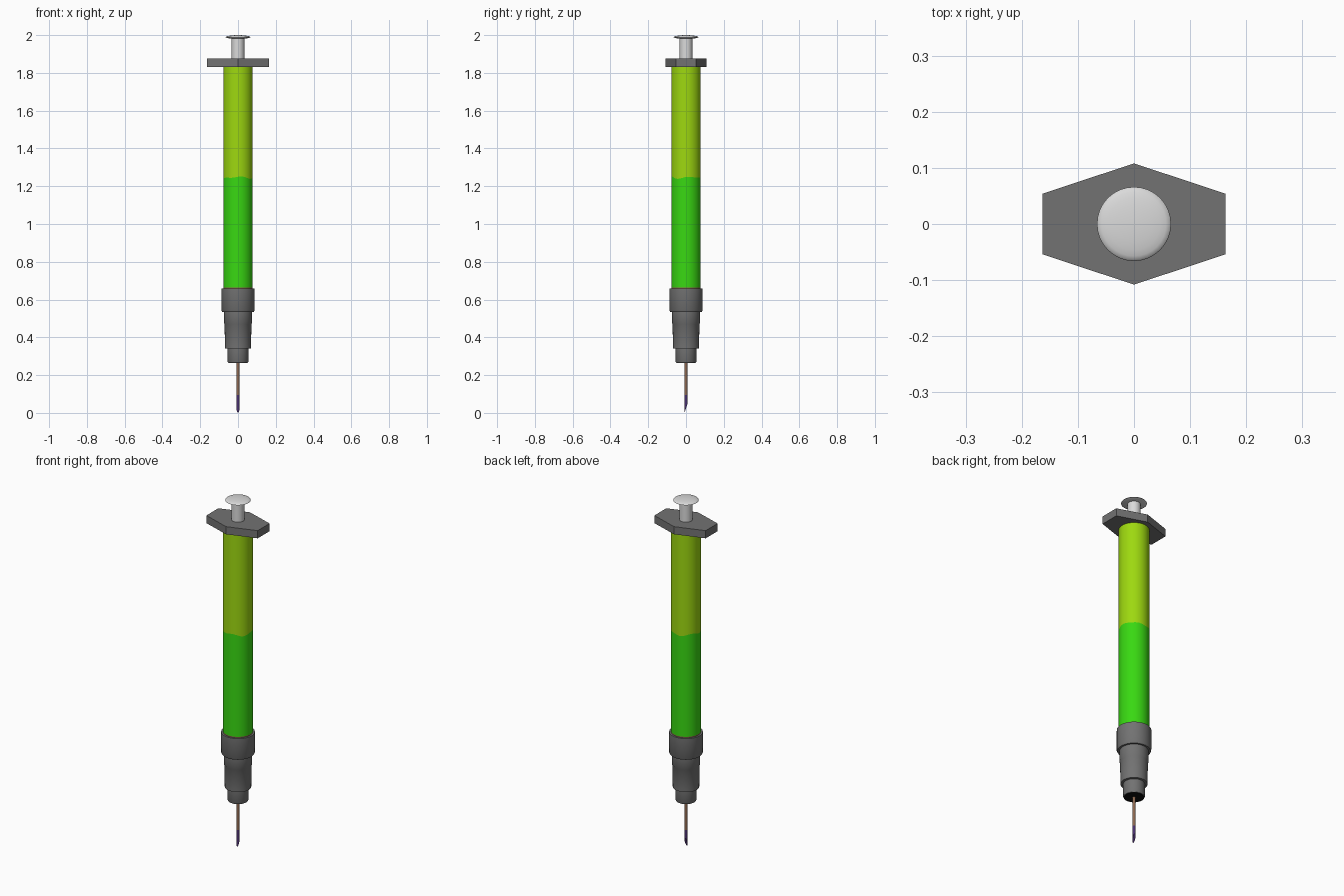
import bpy, bmesh, math

if "Cube" in bpy.data.objects:
    bpy.data.objects.remove(bpy.data.objects["Cube"])


def material(name, rgb):
    m = bpy.data.materials.new(name)
    m.diffuse_color = (*rgb, 1)
    m.use_nodes = True
    m.node_tree.nodes["Principled BSDF"].inputs["Base Color"].default_value = m.diffuse_color
    return m


GREY = material("grey plastic", (0.17, 0.17, 0.17))
WHITE = material("white plunger", (0.70, 0.70, 0.70))
LIME = material("lime fluid", (0.34, 0.69, 0.005))
GREEN = material("green fluid", (0.04, 0.69, 0.006))
BROWN = material("copper needle", (0.27, 0.14, 0.08))
PURPLE = material("purple tip", (0.07, 0.03, 0.16))
BLACK = material("black recess", (0.004, 0.004, 0.004))


def finish(name, bm, mats):
    bmesh.ops.recalc_face_normals(bm, faces=bm.faces)
    me = bpy.data.meshes.new(name)
    bm.to_mesh(me)
    bm.free()
    for m in mats:
        me.materials.append(m)
    me.shade_smooth()
    me.set_sharp_from_angle(angle=math.radians(35))
    ob = bpy.data.objects.new(name, me)
    bpy.context.collection.objects.link(ob)
    return ob


def lathe(name, profile, mats, seg=32, bands=None, wave=None):
    """Revolve (radius, z) points, capping both ends; bands give a material per section."""
    bm = bmesh.new()
    rings = []
    for i, (r, z) in enumerate(profile):
        ring = []
        for k in range(seg):
            a = 2 * math.pi * k / seg
            dz = wave(a) if wave and i == 2 else 0
            ring.append(bm.verts.new((r * math.cos(a), r * math.sin(a), z + dz)))
        rings.append(ring)
    for i in range(len(rings) - 1):
        for k in range(seg):
            n = (k + 1) % seg
            f = bm.faces.new((rings[i][k], rings[i][n], rings[i + 1][n], rings[i + 1][k]))
            f.material_index = bands[i] if bands else 0
    bm.faces.new(rings[0][::-1]).material_index = bands[0] if bands else 0
    bm.faces.new(rings[-1]).material_index = bands[-1] if bands else 0
    return finish(name, bm, mats)


# Needle, with a slanted cut at the tip
needle = lathe("needle", [(0.008, 0.0), (0.008, 0.095), (0.008, 0.30)],
               [PURPLE, BROWN], seg=16, bands=[0, 1])
for v in needle.data.vertices:
    if v.co.z < 0.05:
        v.co.z = (v.co.y + 0.008) / 0.016 * 0.05

# Stepped hub and its dark underside
lathe("needle_hub", [(0.053, 0.266), (0.055, 0.27), (0.055, 0.342), (0.069, 0.342),
                     (0.071, 0.47), (0.074, 0.475), (0.074, 0.535), (0.084, 0.535),
                     (0.088, 0.542), (0.088, 0.658), (0.078, 0.658)], [GREY])
lathe("hub_recess", [(0.050, 0.264), (0.050, 0.268)], [BLACK])

# Barrel: thin copper seal, green fluid, lime fluid with a rippled boundary
lathe("barrel", [(0.078, 0.65), (0.078, 0.664), (0.078, 1.246), (0.078, 1.84)],
      [BROWN, GREEN, LIME], seg=40, bands=[0, 1, 2],
      wave=lambda a: 0.004 * math.sin(3 * a) + 0.003 * math.cos(5 * a))

# Six-sided finger flange
bm = bmesh.new()
outline = [(0, -0.108), (0.163, -0.054), (0.163, 0.054),
           (0, 0.108), (-0.163, 0.054), (-0.163, -0.054)]
base = bm.faces.new([bm.verts.new((x, y, 1.832)) for x, y in outline])
ext = bmesh.ops.extrude_face_region(bm, geom=[base], use_keep_orig=True)
for g in ext["geom"]:
    if isinstance(g, bmesh.types.BMVert):
        g.co.z = 1.876
finish("finger_flange", bm, [GREY])

# Plunger rod and domed thumb rest
lathe("plunger_rod", [(0.034, 1.86), (0.034, 1.988)], [WHITE])
dome = [(0.066 * math.cos(t), 1.988 + 0.012 * math.sin(t))
        for t in (math.radians(d) for d in (0, 15, 30, 45, 60, 75, 88))]
lathe("thumb_rest", [(0.050, 1.983)] + dome, [WHITE])
